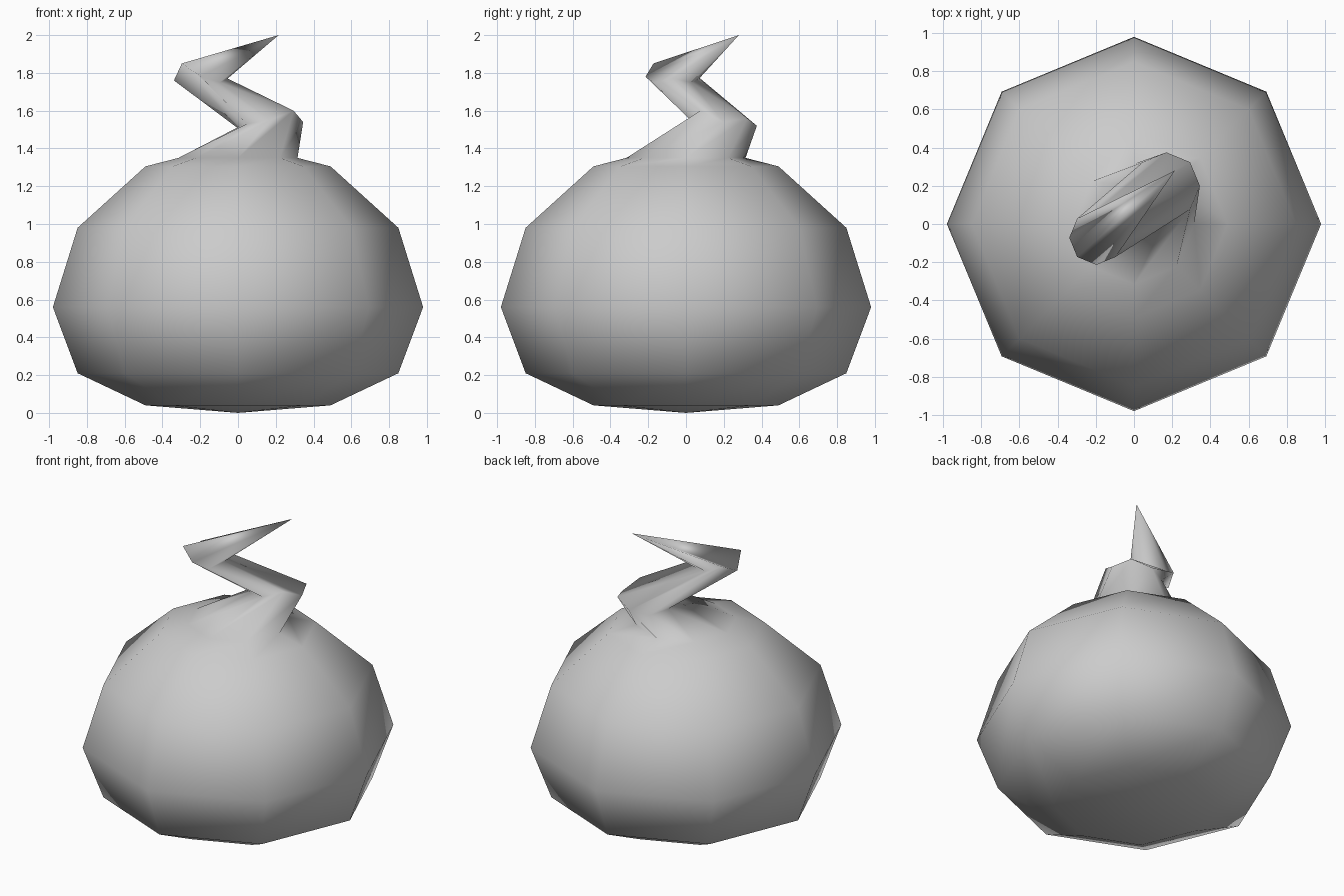
import bpy, bmesh
from math import sin, cos, pi

if "Cube" in bpy.data.objects:
    bpy.data.objects.remove(bpy.data.objects["Cube"])

SIDES = 8
bm = bmesh.new()


def flat_ring(radius, z):
    return [bm.verts.new((radius * cos(2 * pi * i / SIDES), radius * sin(2 * pi * i / SIDES), z))
            for i in range(SIDES)]


def bent_ring(cx, cy, radius, heights):
    return [bm.verts.new((cx + radius * cos(2 * pi * i / SIDES), cy + radius * sin(2 * pi * i / SIDES), z))
            for i, z in enumerate(heights)]


def cap(ring, point):
    v = bm.verts.new(point)
    for i in range(SIDES):
        bm.faces.new((ring[i], ring[(i + 1) % SIDES], v))


# squat bulb body, then the shoulder where the stem begins
rings = [flat_ring(r, z) for r, z in
         [(0.49, 0.04), (0.849, 0.21), (0.98, 0.56), (0.849, 0.98), (0.49, 1.305), (0.315, 1.35)]]

# the two bends of the zigzag stem
rings.append(bent_ring(0.17, 0.20, 0.175, [1.54, 1.56, 1.52, 1.50, 1.51, 1.53, 1.55, 1.60]))
rings.append(bent_ring(-0.197, -0.072, 0.142, [1.77, 1.75, 1.77, 1.81, 1.76, 1.85, 1.78, 1.75]))

for low, high in zip(rings, rings[1:]):
    for i in range(SIDES):
        j = (i + 1) % SIDES
        bm.faces.new((low[i], low[j], high[j], high[i]))

# closed underside and pointed stem tip
cap(rings[0], (0, 0, 0))
cap(rings[-1], (0.215, 0.28, 2.0))

bmesh.ops.recalc_face_normals(bm, faces=bm.faces)
for f in bm.faces:
    f.smooth = True

mesh = bpy.data.meshes.new("bulb_with_stem")
bm.to_mesh(mesh)
bm.free()
bpy.context.collection.objects.link(bpy.data.objects.new("bulb_with_stem", mesh))
